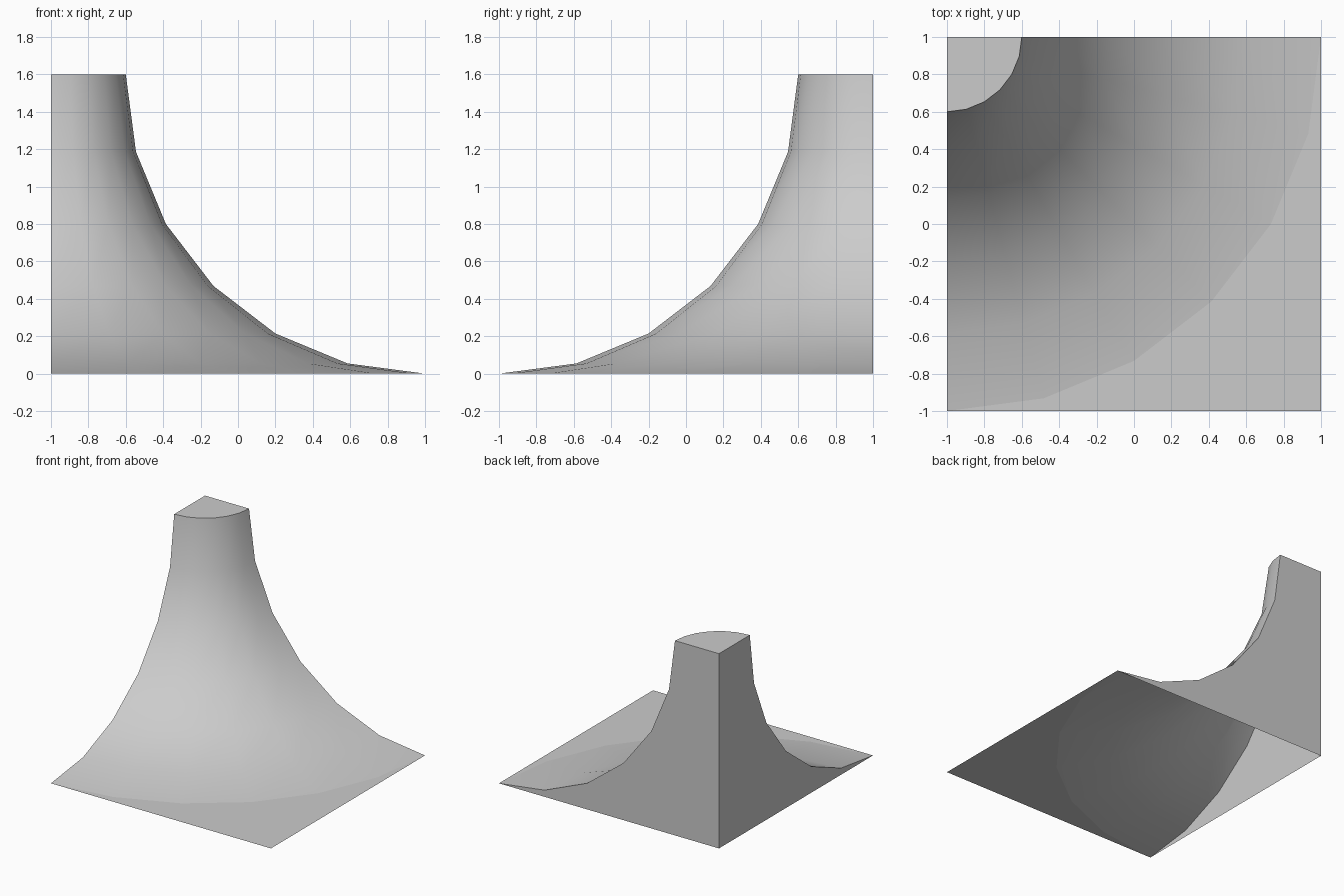
import bpy, bmesh, math

if "Cube" in bpy.data.objects:
    bpy.data.objects.remove(bpy.data.objects["Cube"])

STEPS = 6      # 15 degree steps, both along the profile and around the corner
R = 1.6        # radius of the concave profile arc


def ring(t):
    """Radius from the back-left corner and height for profile step t."""
    a = math.radians(90 * t / STEPS)
    return 2 - R * math.cos(a), R - R * math.sin(a)


def point(t, s):
    r, z = ring(t)
    b = math.radians(90 * s / STEPS)
    return (-1 + r * math.cos(b), 1 - r * math.sin(b), z)


bm = bmesh.new()
n = STEPS + 1
grid = [[bm.verts.new(point(t, s)) for s in range(n)] for t in range(n)]

# Flared quarter-round slope
for t in range(STEPS):
    for s in range(STEPS):
        f = bm.faces.new((grid[t][s], grid[t][s + 1],
                          grid[t + 1][s + 1], grid[t + 1][s]))
        f.smooth = True

# Flat top and the two straight back walls (underside stays open)
top = bm.verts.new((-1, 1, R))
base = bm.verts.new((-1, 1, 0))
bm.faces.new([top] + grid[0][::-1])
bm.faces.new([base, top] + [row[0] for row in grid])
bm.faces.new(([base, top] + [row[-1] for row in grid])[::-1])

# Flat ground corner in front of the slope
bm.faces.new(grid[-1] + [bm.verts.new((1, -1, 0))])

# Keep the rims of the flat faces crisp
for e in bm.edges:
    e.smooth = all(f.smooth for f in e.link_faces)

mesh = bpy.data.meshes.new("corner_slope")
bm.to_mesh(mesh)
bm.free()
bpy.context.collection.objects.link(bpy.data.objects.new("corner_slope", mesh))
